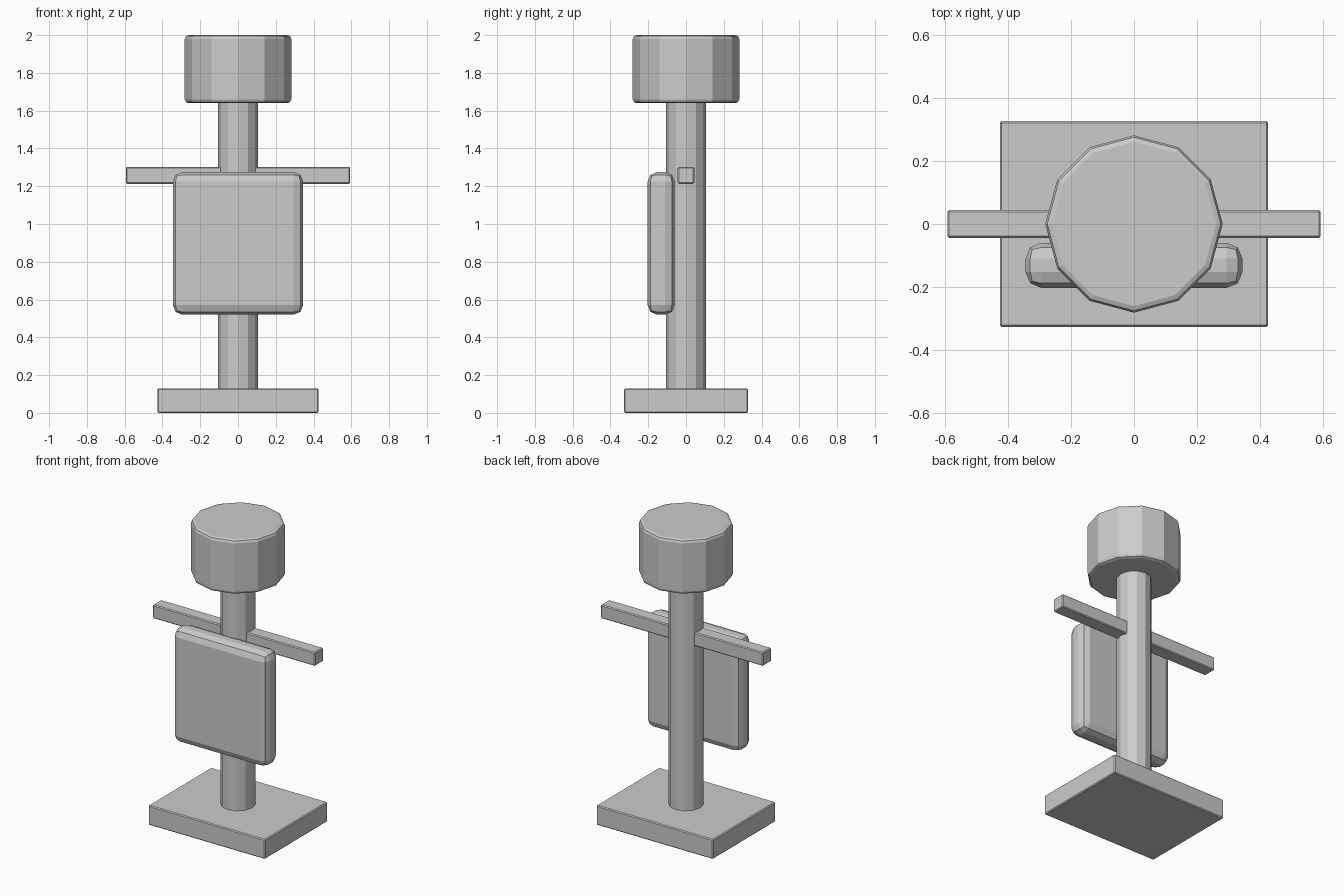
import bpy

# Remove the default cube
if "Cube" in bpy.data.objects:
    bpy.data.objects.remove(bpy.data.objects["Cube"], do_unlink=True)

grey = bpy.data.materials.new("light_grey")
grey.use_nodes = True
grey.diffuse_color = (0.6, 0.6, 0.6, 1)
grey.node_tree.nodes["Principled BSDF"].inputs["Base Color"].default_value = (0.6, 0.6, 0.6, 1)


def finish(name, bevel, segments):
    """Name the active part, colour it and soften its edges."""
    part = bpy.context.object
    part.name = name
    part.data.materials.append(grey)
    if bevel:
        mod = part.modifiers.new("edge_bevel", "BEVEL")
        mod.width = bevel
        mod.segments = segments
        mod.limit_method = "ANGLE"
        mod.angle_limit = 0.7  # leaves the shallow edges between cylinder sides sharp
    return part


def box(name, low, high, bevel, segments=1):
    centre = [(a + b) / 2 for a, b in zip(low, high)]
    bpy.ops.mesh.primitive_cube_add(size=1, location=centre)
    part = finish(name, bevel, segments)
    part.scale = [b - a for a, b in zip(low, high)]
    bpy.ops.object.transform_apply(location=False, rotation=False, scale=True)
    return part


def column(name, radius, bottom, top, bevel):
    bpy.ops.mesh.primitive_cylinder_add(vertices=12, radius=radius, depth=top - bottom,
                                        location=(0, 0, (bottom + top) / 2))
    return finish(name, bevel, 2)


# Base plate and upright
box("base", (-0.427, -0.328, 0), (0.427, 0.328, 0.13), 0.006)
column("post", 0.105, 0.1, 1.68, 0)

# Round head
column("head", 0.282, 1.64, 2.0, 0.02)

# Crossbar arms and the rounded chest panel
box("crossbar", (-0.594, -0.044, 1.213), (0.594, 0.044, 1.303), 0.006)
box("chest_panel", (-0.345, -0.203, 0.52), (0.345, -0.06, 1.275), 0.05, 2)
